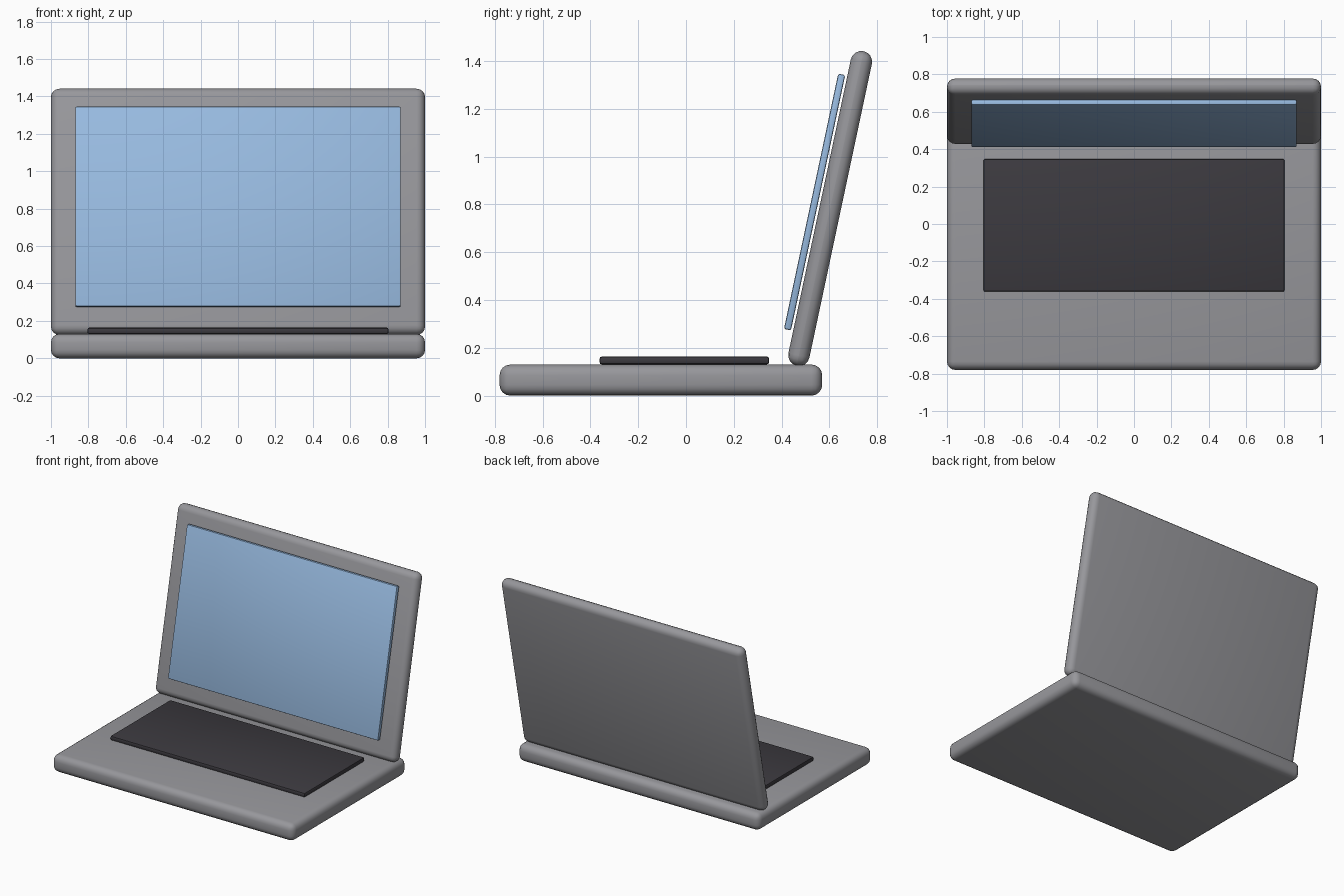
import bpy
import math

cube = bpy.data.objects.get("Cube")
if cube:
    bpy.data.objects.remove(cube, do_unlink=True)


def make_material(name, rgb):
    mat = bpy.data.materials.new(name)
    mat.use_nodes = True
    colour = (*rgb, 1.0)
    mat.diffuse_color = colour
    mat.node_tree.nodes["Principled BSDF"].inputs["Base Color"].default_value = colour
    return mat


def rounded_slab(name, size, centre, radius, segments, mat, tilt=0.0):
    bpy.ops.mesh.primitive_cube_add(size=1, location=centre)
    slab = bpy.context.object
    slab.name = name
    slab.scale = size
    bpy.ops.object.transform_apply(location=False, rotation=False, scale=True)
    bevel = slab.modifiers.new("Rounded edges", 'BEVEL')
    bevel.width = radius
    bevel.segments = segments
    bpy.ops.object.modifier_apply(modifier=bevel.name)
    slab.rotation_euler.x = tilt
    slab.data.materials.append(mat)
    bpy.ops.object.shade_smooth_by_angle(angle=math.radians(40))
    return slab


grey = make_material("casing grey", (0.31, 0.31, 0.33))
charcoal = make_material("keyboard charcoal", (0.045, 0.042, 0.05))
blue = make_material("screen blue", (0.31, 0.49, 0.74))

lean = -math.radians(12)

# Lower casing and keyboard plate
rounded_slab("base", (2.0, 1.35, 0.13), (0, -0.105, 0.065), 0.045, 4, grey)
rounded_slab("keyboard", (1.61, 0.71, 0.033), (0, -0.007, 0.147), 0.01, 2, charcoal)

# Leaning lid with the screen panel just in front of it
rounded_slab("lid", (2.0, 1.345, 0.09), (0, 0.603, 0.783), 0.0445, 4, grey,
             tilt=math.pi / 2 + lean)
rounded_slab("screen", (1.74, 1.092, 0.03), (0, 0.538, 0.81), 0.008, 2, blue,
             tilt=math.pi / 2 + lean)
